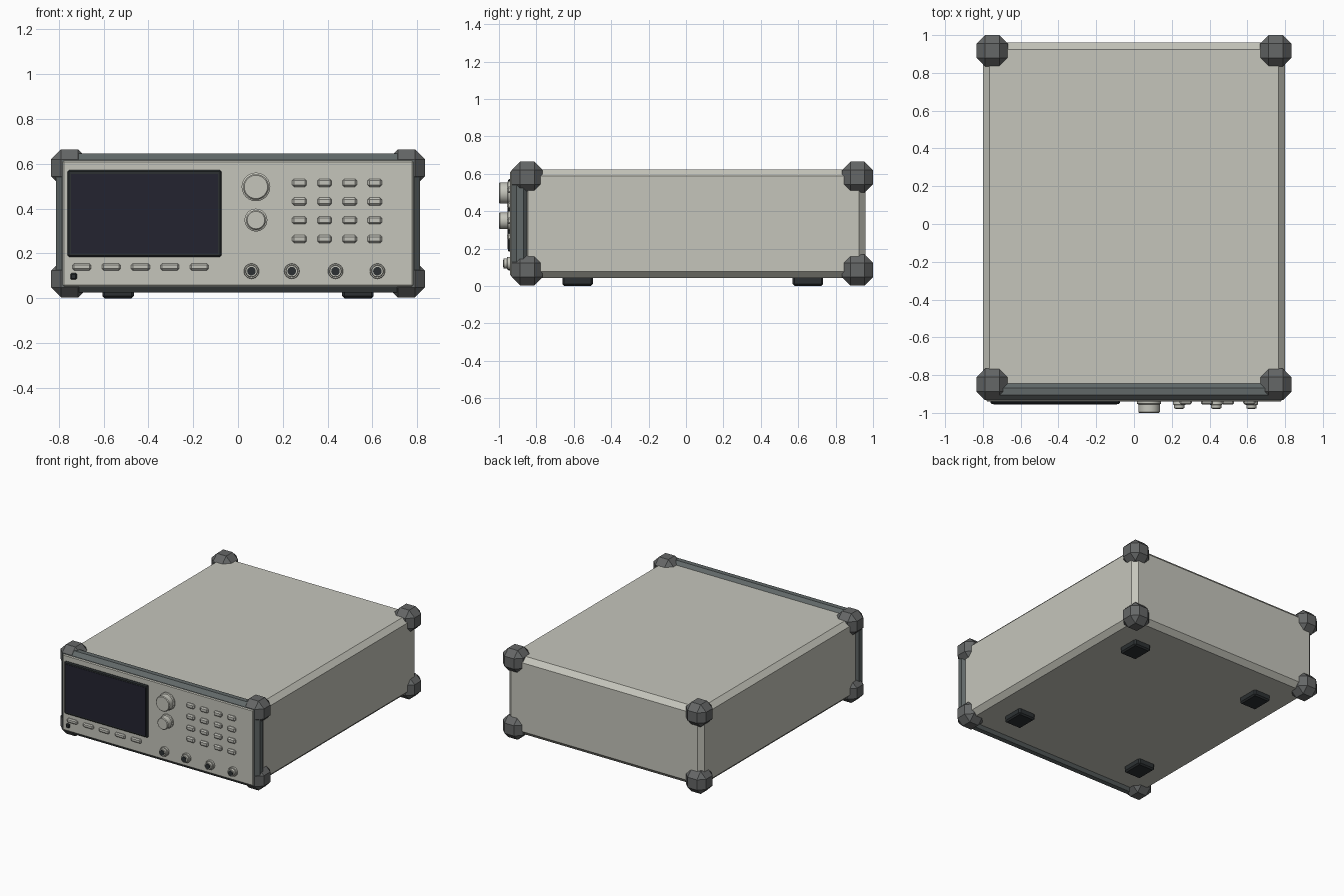
import bpy, bmesh, math
from mathutils import Matrix

if "Cube" in bpy.data.objects:
    bpy.data.objects.remove(bpy.data.objects["Cube"])


def material(name, r, g, b):
    m = bpy.data.materials.new(name)
    m.diffuse_color = (r, g, b, 1)
    m.use_nodes = True
    m.node_tree.nodes["Principled BSDF"].inputs["Base Color"].default_value = m.diffuse_color
    return m


CASE = material("warm light grey", 0.56, 0.56, 0.50)
KEY = material("key grey", 0.54, 0.54, 0.49)
GUARD = material("corner grey", 0.13, 0.135, 0.135)
BEZEL = material("slate grey", 0.12, 0.14, 0.14)
BLACK = material("soft black", 0.025, 0.03, 0.032)
SCREEN = material("screen navy", 0.017, 0.017, 0.03)


def finish(name, bm, mat):
    bmesh.ops.recalc_face_normals(bm, faces=bm.faces[:])
    me = bpy.data.meshes.new(name)
    bm.to_mesh(me)
    bm.free()
    me.materials.append(mat)
    ob = bpy.data.objects.new(name, me)
    bpy.context.collection.objects.link(ob)
    return ob


def box(name, x, y, z, mat, bevel=0.0):
    """Box from (min, max) ranges, with chamfered edges."""
    bm = bmesh.new()
    bmesh.ops.create_cube(bm, size=1)
    for v in bm.verts:
        for i, (lo, hi) in enumerate((x, y, z)):
            v.co[i] = lo if v.co[i] < 0 else hi
    if bevel:
        bmesh.ops.bevel(bm, geom=bm.edges[:], offset=bevel, segments=1,
                        profile=0.5, affect='EDGES')
    return finish(name, bm, mat)


def turned(name, x, z, profile, mat, segments=24):
    """Round part facing the front, from (radius, y) points; ends are capped."""
    bm = bmesh.new()
    rings = []
    for r, y in profile:
        rings.append([bm.verts.new((x + r * math.cos(2 * math.pi * i / segments), y,
                                    z + r * math.sin(2 * math.pi * i / segments)))
                      for i in range(segments)])
    for a, b in zip(rings, rings[1:]):
        for i in range(segments):
            j = (i + 1) % segments
            bm.faces.new((a[i], a[j], b[j], b[i]))
    bm.faces.new(rings[0])
    bm.faces.new(rings[-1])
    ob = finish(name, bm, mat)
    for p in ob.data.polygons:
        p.use_smooth = len(p.vertices) == 4
    for e in ob.data.edges:
        a, b = (ob.data.vertices[i].co for i in e.vertices)
        e.use_edge_sharp = abs(a.y - b.y) < 1e-6
    return ob


def span(c, size):
    return (c - size / 2, c + size / 2)


# Case
box("case", (-0.80, 0.80), (-0.88, 0.96), (0.042, 0.622), CASE, 0.035)

# Front bezel and control panel
box("front_bezel", (-0.813, 0.813), (-0.932, -0.842), (0.025, 0.645), BEZEL, 0.027)
box("front_panel", (-0.782, 0.782), (-0.941, -0.90), (0.053, 0.615), CASE, 0.006)

# Corner guards
for sx in (-1, 1):
    for yc in (-0.849, 0.917):
        for zc in (0.086, 0.582):
            box("corner_guard", span(sx * 0.751, 0.166), span(yc, 0.166),
                span(zc, 0.166), GUARD, 0.045)

# Feet
for xc in (-0.535, 0.535):
    for yc in (-0.58, 0.652):
        box("foot", span(xc, 0.14), span(yc, 0.163), (0.0, 0.06), BLACK, 0.01)

# Display
box("display_frame", (-0.76, -0.074), (-0.953, -0.93), (0.184, 0.572), BLACK, 0.007)
box("display_screen", (-0.745, -0.089), (-0.955, -0.951), (0.199, 0.555), SCREEN)

# Soft keys and power button
for i in range(5):
    box("soft_key", span(-0.697 + 0.131 * i, 0.083), (-0.954, -0.93),
        span(0.14, 0.03), KEY, 0.007)
box("power_button", span(-0.733, 0.03), (-0.954, -0.93), span(0.098, 0.03), BLACK, 0.006)

# Keypad
for i in range(4):
    for j in range(4):
        box("keypad_key", span(0.274 + 0.112 * i, 0.064), (-0.956, -0.93),
            span(0.515 - 0.0835 * j, 0.035), KEY, 0.008)

# Rotary knobs with skirts
for z, r in ((0.497, 0.064), (0.349, 0.051)):
    turned("rotary_knob", 0.08, z,
           [(r, -0.93), (r, -0.951), (r - 0.007, -0.955), (r - 0.007, -0.995),
            (r - 0.012, -1.0)], CASE, 24)

# Connectors: flange, barrel and dark socket
for x in (0.06, 0.24, 0.435, 0.622):
    turned("connector_flange", x, 0.121, [(0.034, -0.93), (0.034, -0.955), (0.032, -0.957)], CASE)
    turned("connector_barrel", x, 0.121, [(0.027, -0.95), (0.027, -0.974), (0.025, -0.976)], CASE)
    turned("connector_socket", x, 0.121, [(0.019, -0.97), (0.019, -0.979)], BLACK)
